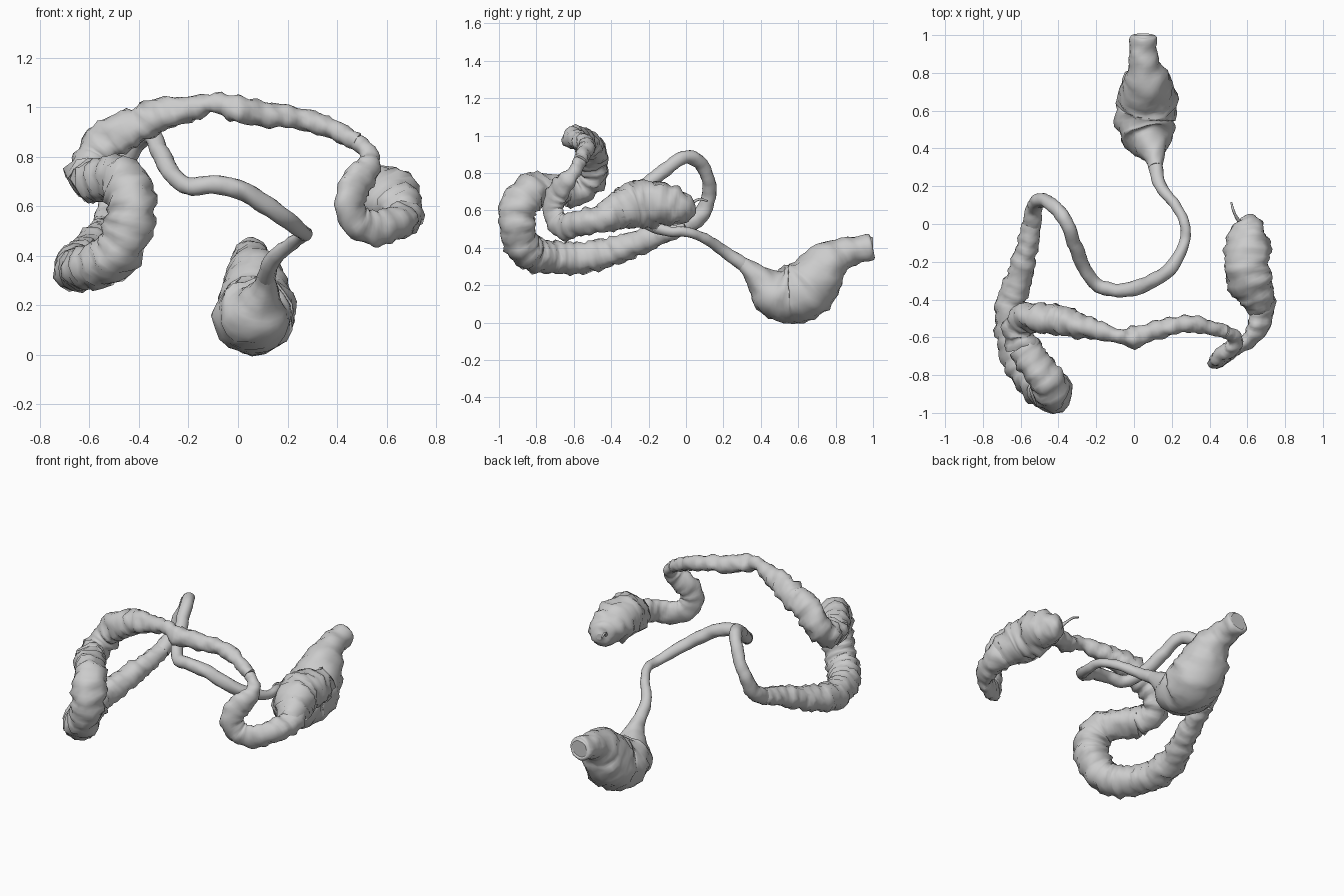
import bpy, bmesh, math
from mathutils import Vector

SIDES = 14


def spline(pts, t):
    """Catmull-Rom through (x, y, z, radius) points."""
    n = len(pts) - 1
    i = min(int(t), n - 1)
    u = t - i
    p1, p2 = Vector(pts[i]), Vector(pts[i + 1])
    p0 = Vector(pts[i - 1]) if i > 0 else 2 * p1 - p2
    p3 = Vector(pts[i + 2]) if i + 2 <= n else 2 * p2 - p1
    return 0.5 * (2 * p1 + (p2 - p0) * u + (2 * p0 - 5 * p1 + 4 * p2 - p3) * u * u
                  + (3 * p1 - p0 - 3 * p2 + p3) * u ** 3)


def bump(p):
    """Irregular smooth waves in space, about -0.5 to 0.5."""
    return (math.sin(37 * p.x + 11 * p.z) * math.sin(41 * p.y - 17 * p.x)
            + math.sin(53 * p.z + 23 * p.y) * math.sin(29 * p.x + 31 * p.y)
            + math.sin(83 * p.x - 61 * p.y) * math.sin(79 * p.z + 47 * p.y)) / 5


def gut(name, pts, ripple=0.0, lump=0.0, pitch=0.07, sides=SIDES, per=6,
        flat_start=False, thin=None):
    """Lumpy swept tube; ripple = ring-like pouches, lump = irregular bumps,
    thin = direction in which the middle of the tube is flattened."""
    count = (len(pts) - 1) * per
    samples = [spline(pts, k / per) for k in range(count + 1)]
    centres = [Vector(s[:3]) for s in samples]
    bm = bmesh.new()
    rings, side, arc = [], None, 0.0
    for k, c in enumerate(centres):
        tan = (centres[min(k + 1, count)] - centres[max(k - 1, 0)]).normalized()
        if flat_start and k == 0:
            tan = Vector((0, -1, 0))
        if side is None:
            side = tan.orthogonal()
        side = (side - tan * side.dot(tan)).normalized()
        up = tan.cross(side)
        if k:
            arc += (c - centres[k - 1]).length
        ring = []
        for s in range(sides):
            a = math.tau * s / sides
            d = side * math.cos(a) + up * math.sin(a)
            r = samples[k][3]
            f = 1 + ripple * math.sin(math.tau * arc / pitch + 1.2 * math.sin(3 * a))
            f += lump * bump(c + d * r) + 0.6 * ripple * math.cos(3 * a)
            if thin:
                n = Vector(thin).normalized()
                d = d - n * d.dot(n) * 0.4 * math.sin(math.pi * k / count)
            ring.append(bm.verts.new(c + d * r * f))
        rings.append(ring)
    for a, b in zip(rings, rings[1:]):
        for s in range(sides):
            t = (s + 1) % sides
            bm.faces.new((a[s], a[t], b[t], b[s]))
    bm.faces.new(rings[0][::-1])
    bm.faces.new(rings[-1])
    bmesh.ops.recalc_face_normals(bm, faces=bm.faces)
    me = bpy.data.meshes.new(name)
    bm.to_mesh(me)
    bm.free()
    ob = bpy.data.objects.new(name, me)
    bpy.context.collection.objects.link(ob)
    for p in me.polygons:
        p.use_smooth = len(p.vertices) == 4
    return ob


# wide end pouch with rounded outlet
gut("rectum", [
    (.05, 1, .405, .05), (.05, .985, .402, .07), (.05, .91, .388, .074),
    (.055, .835, .368, .085), (.068, .755, .315, .122), (.07, .685, .22, .15),
    (.07, .62, .168, .162), (.06, .55, .155, .155), (.075, .465, .17, .14),
    (.09, .41, .215, .09), (.11, .35, .275, .052),
    (.115, .3, .32, .036)], .015, .22, .1, 20, 5, True)

# thin S-shaped tube
gut("sigmoid", [
    (.113, .32, .302, .038), (.14, .2, .385, .032), (.22, .1, .45, .028),
    (.27, 0, .485, .026), (.265, -.1, .49, .028), (.2, -.23, .545, .035),
    (.1, -.3, .61, .038), (0, -.34, .67, .04), (-.1, -.35, .685, .037),
    (-.2, -.32, .68, .035), (-.27, -.22, .735, .036), (-.31, -.12, .81, .038),
    (-.35, -.01, .885, .036), (-.4, .07, .86, .036), (-.46, .12, .77, .036),
    (-.51, .12, .67, .038), (-.53, .08, .575, .045), (-.54, 0, .52, .05)], 0, .3)

# ridged tube running forward, then curling up and back
gut("descending", [
    (-.54, 0, .52, .05), (-.56, -.1, .485, .055), (-.585, -.2, .45, .065),
    (-.62, -.32, .405, .07), (-.655, -.44, .37, .08), (-.65, -.58, .345, .085),
    (-.62, -.7, .35, .088), (-.56, -.8, .365, .093), (-.49, -.87, .41, .097),
    (-.44, -.9, .51, .098), (-.43, -.895, .61, .098), (-.455, -.84, .69, .098),
    (-.52, -.75, .71, .087), (-.59, -.65, .7, .083)], .06, .4, .065)

# arch across the top
gut("transverse", [
    (-.59, -.65, .7, .083), (-.61, -.56, .72, .076), (-.58, -.5, .79, .08),
    (-.51, -.5, .87, .08), (-.4, -.51, .925, .075), (-.3, -.54, .97, .065),
    (-.2, -.56, .99, .054), (-.09, -.59, 1.015, .036), (0, -.6, .992, .055),
    (.1, -.57, .97, .05), (.2, -.54, .96, .046), (.3, -.53, .94, .045),
    (.4, -.55, .9, .039), (.48, -.57, .86, .035)], .06, .5, .075)

# hook on the right side
gut("ascending", [
    (.48, -.57, .86, .035), (.53, -.6, .805, .038), (.53, -.64, .755, .055),
    (.475, -.69, .69, .068), (.455, -.712, .61, .067), (.485, -.69, .535, .067),
    (.55, -.65, .51, .067), (.62, -.6, .525, .067), (.66, -.53, .54, .07),
    (.675, -.44, .555, .075), (.65, -.37, .59, .09)], .055, .35, .06, thin=(.6, -.8, 0))

# blind pouch
gut("cecum", [
    (.67, -.46, .55, .065), (.65, -.38, .59, .095), (.61, -.29, .625, .12),
    (.6, -.2, .635, .122), (.605, -.11, .63, .115), (.6, -.03, .615, .09),
    (.59, .02, .61, .06), (.58, .04, .61, .02)], .04, .4, .08)

# thin tail on the pouch
gut("appendix", [
    (.56, .01, .62, .012), (.54, .04, .645, .008), (.525, .075, .66, .007),
    (.515, .115, .65, .005)], sides=8)
